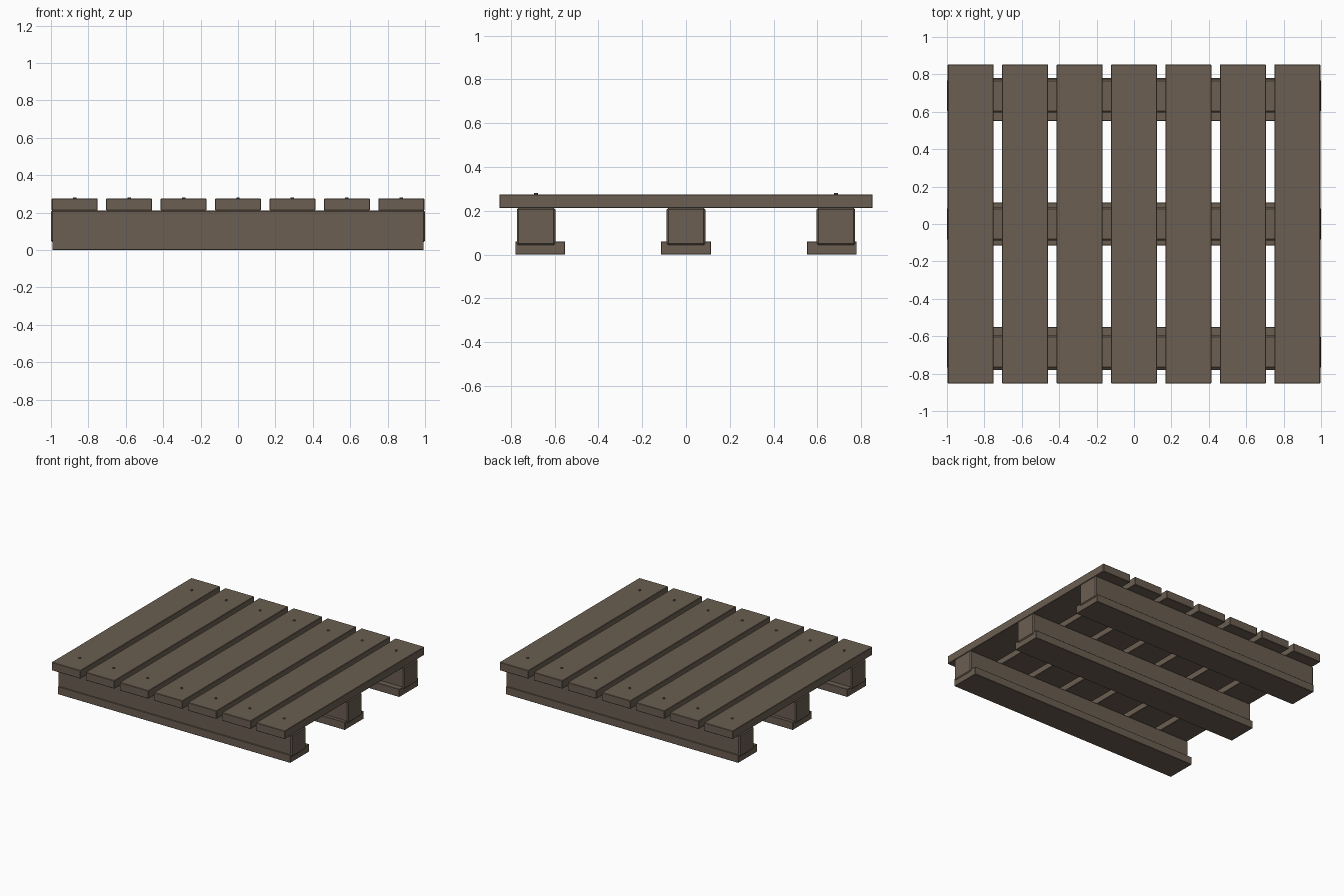
import bpy, bmesh
from mathutils import Matrix

if "Cube" in bpy.data.objects:
    bpy.data.objects.remove(bpy.data.objects["Cube"])

wood = bpy.data.materials.new("weathered_wood")
wood.diffuse_color = (0.145, 0.113, 0.083, 1)
wood.use_nodes = True
wood.node_tree.nodes["Principled BSDF"].inputs["Base Color"].default_value = wood.diffuse_color


def finish(name, bm):
    mesh = bpy.data.meshes.new(name)
    bm.to_mesh(mesh)
    bm.free()
    mesh.materials.append(wood)
    obj = bpy.data.objects.new(name, mesh)
    bpy.context.collection.objects.link(obj)
    return obj


def plank(name, lo, hi, chamfer):
    """Box between two corners with chamfered edges."""
    bm = bmesh.new()
    size = [b - a for a, b in zip(lo, hi)]
    mid = [(a + b) / 2 for a, b in zip(lo, hi)]
    bmesh.ops.create_cube(
        bm, size=1, matrix=Matrix.Translation(mid) @ Matrix.Diagonal((*size, 1)))
    bmesh.ops.bevel(bm, geom=bm.edges[:], offset=chamfer, segments=1,
                    affect='EDGES', profile=0.5)
    return finish(name, bm)


def nail(name, x, y):
    """Small nail head sitting just proud of the deck."""
    bm = bmesh.new()
    bmesh.ops.create_cone(bm, cap_ends=True, segments=8, radius1=0.009,
                          radius2=0.009, depth=0.016,
                          matrix=Matrix.Translation((x, y, 0.273)))
    return finish(name, bm)


# Three runners, each on a wider skid board
for label, run_y, skid_y in (("front", -0.685, -0.666),
                             ("middle", 0, 0),
                             ("back", 0.685, 0.666)):
    plank(label + "_runner", (-1, run_y - 0.088, 0.042),
          (1, run_y + 0.088, 0.213), 0.008)
    plank(label + "_skid_board", (-0.993, skid_y - 0.114, 0),
          (0.993, skid_y + 0.114, 0.06), 0.002)

# Seven deck boards with a nail at each end
for i in range(7):
    x = (i - 3) * 0.291
    plank(f"deck_board_{i + 1}", (x - 0.123, -0.853, 0.212),
          (x + 0.123, 0.853, 0.275), 0.003)
    for side, y in (("front", -0.685), ("back", 0.685)):
        nail(f"{side}_nail_{i + 1}", x, y)
